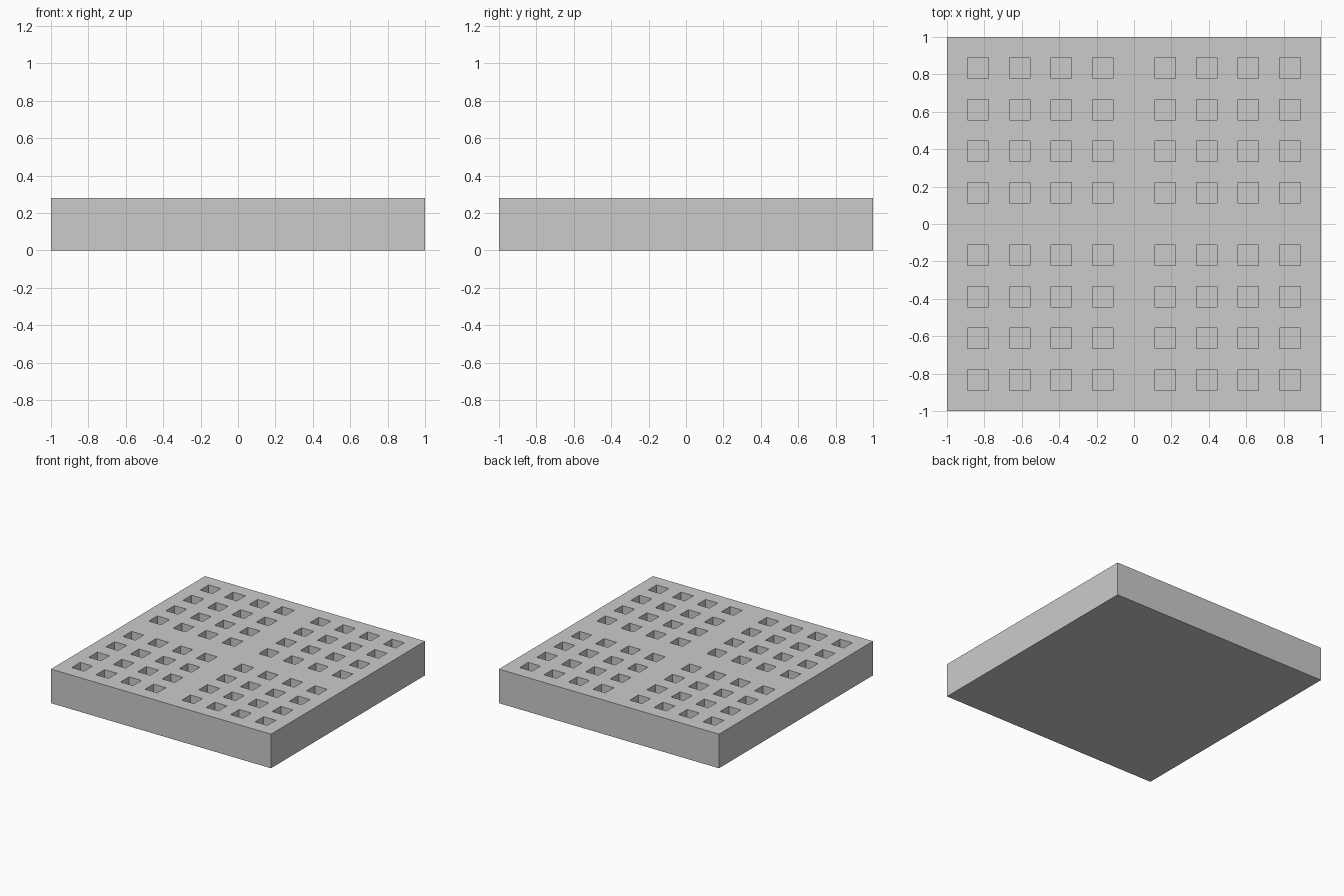
import bpy
import bmesh

if "Cube" in bpy.data.objects:
    bpy.data.objects.remove(bpy.data.objects["Cube"])

CELLS = 18           # plate is an 18 x 18 grid, each pocket fills one cell
HEIGHT = 0.28
DEPTH = 0.14
POCKETS = (3, 7, 11, 15)   # pocket centres from the middle, in 1/18 units

bm = bmesh.new()

# Top surface
bmesh.ops.create_grid(bm, x_segments=CELLS, y_segments=CELLS, size=1)
bmesh.ops.translate(bm, verts=bm.verts[:], vec=(0, 0, HEIGHT))
rim = [e for e in bm.edges if e.is_boundary]


def in_row(value):
    return round(abs(value) * CELLS) in POCKETS


# Outer walls and underside
walls = bmesh.ops.extrude_edge_only(bm, edges=rim)["geom"]
for v in walls:
    if isinstance(v, bmesh.types.BMVert):
        v.co.z = 0
base = [e for e in bm.edges if e.is_boundary]
bmesh.ops.edgeloop_fill(bm, edges=base)
bmesh.ops.recalc_face_normals(bm, faces=bm.faces[:])

# Square pockets, four by four in each quarter of the plate
pockets = []
for f in bm.faces:
    c = f.calc_center_median()
    if c.z > HEIGHT - 0.001 and in_row(c.x) and in_row(c.y):
        pockets.append(f)
bmesh.ops.inset_individual(bm, faces=pockets, thickness=0, depth=-DEPTH)

mesh = bpy.data.meshes.new("pocketed_plate")
bm.to_mesh(mesh)
bm.free()
plate = bpy.data.objects.new("pocketed_plate", mesh)
bpy.context.collection.objects.link(plate)
